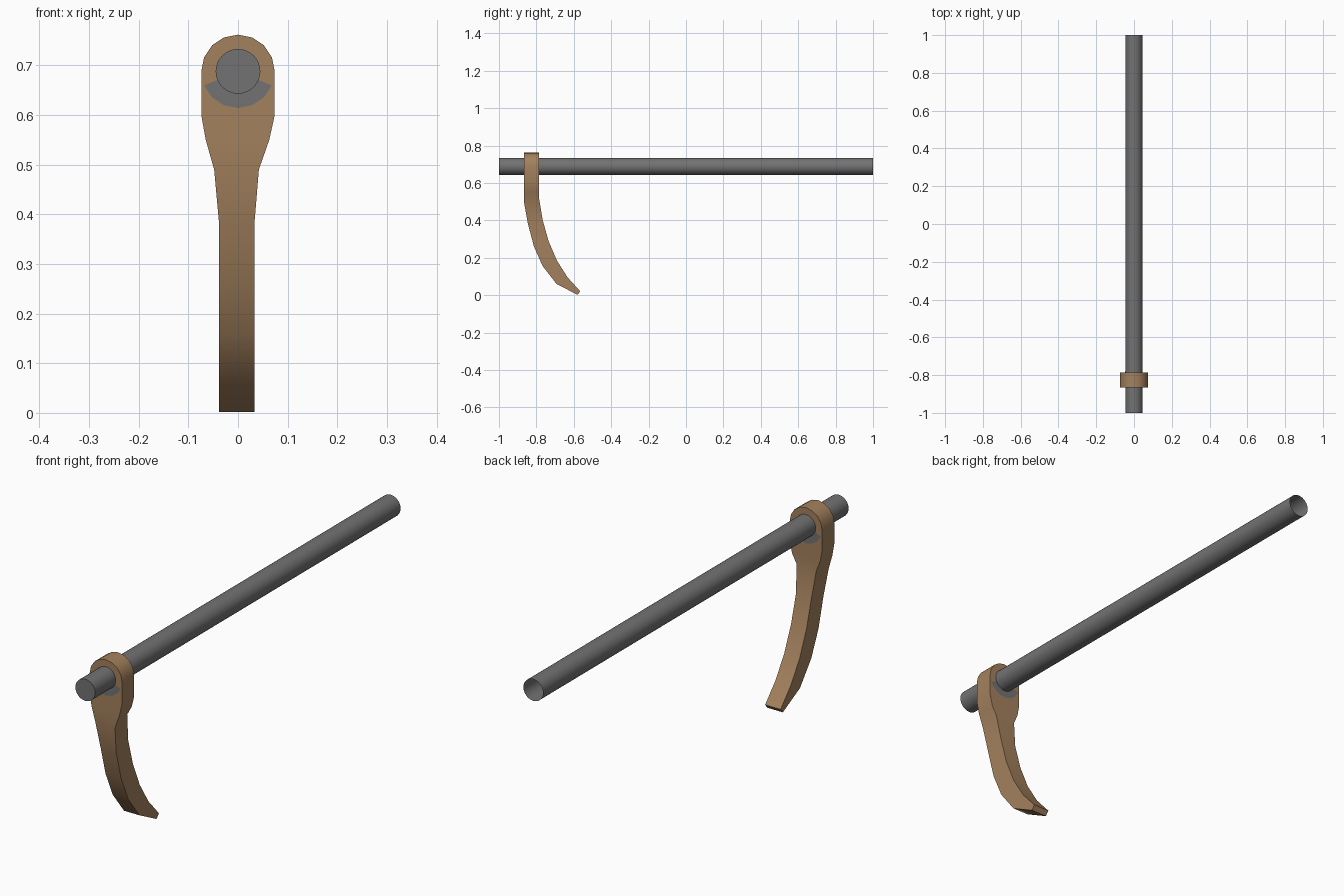
import bpy, bmesh, math

if "Cube" in bpy.data.objects:
    bpy.data.objects.remove(bpy.data.objects["Cube"])

def material(name, rgb):
    m = bpy.data.materials.new(name)
    m.diffuse_color = (*rgb, 1)
    m.use_nodes = True
    m.node_tree.nodes["Principled BSDF"].inputs["Base Color"].default_value = m.diffuse_color
    return m

wood = material("brown", (0.37, 0.22, 0.11))
grey = material("dark_grey", (0.17, 0.17, 0.17))
ZC = 0.688                      # handle axis height
YF, YB = -0.865, -0.785         # front and back of the socket

def finish(name, bm, mats, angle):
    me = bpy.data.meshes.new(name)
    bm.to_mesh(me)
    bm.free()
    ob = bpy.data.objects.new(name, me)
    bpy.context.collection.objects.link(ob)
    for m in mats:
        me.materials.append(m)
    bpy.ops.object.select_all(action='DESELECT')
    ob.select_set(True)
    bpy.context.view_layer.objects.active = ob
    bpy.ops.object.shade_smooth_by_angle(angle=math.radians(angle))

# Handle: tube capped at the front, open at the back
bm = bmesh.new()
N = 32
loops = [[bm.verts.new((0.045 * math.cos(math.tau * i / N), y,
                        ZC + 0.045 * math.sin(math.tau * i / N))) for i in range(N)]
         for y in (-1, 1)]
for i in range(N):
    j = (i + 1) % N
    bm.faces.new((loops[0][i], loops[1][i], loops[1][j], loops[0][j]))
bm.faces.new(loops[0])
bmesh.ops.recalc_face_normals(bm, faces=bm.faces)
finish("handle", bm, [grey], 40)

# Blade: round socket on top of a curved, tapering hook
bm = bmesh.new()
S = 16

def circle(r, y):
    return [bm.verts.new((r * math.cos(math.tau * i / S), y,
                          ZC + r * math.sin(math.tau * i / S))) for i in range(S)]

# left x, right x, front (y, z), back (y, z)
rows = [(-0.074, 0.074, (YF, 0.600), (YB, 0.600)),
        (-0.065, 0.063, (YF, 0.550), (YB, 0.555)),
        (-0.048, 0.042, (-0.865, 0.490), (-0.785, 0.515)),
        (-0.038, 0.033, (-0.845, 0.380), (-0.766, 0.400)),
        (-0.038, 0.033, (-0.813, 0.260), (-0.735, 0.290)),
        (-0.038, 0.033, (-0.766, 0.155), (-0.690, 0.185)),
        (-0.038, 0.033, (-0.692, 0.060), (-0.633, 0.095)),
        (-0.038, 0.033, (-0.580, 0.002), (-0.565, 0.020))]
sections = [[bm.verts.new((x, *p)) for x, p in ((l, f), (r, f), (r, b), (l, b))]
            for l, r, f, b in rows]
for a, b in zip(sections, sections[1:]):
    for i in range(4):
        j = (i + 1) % 4
        bm.faces.new((a[i], a[j], b[j], b[i]))
bm.faces.new(sections[-1])

# Socket faces, with the grey crescent under the handle
outer = [circle(0.074, y) for y in (YF, YB)]
inner = [circle(0.044, y) for y in (YF, YB)]
top = sections[0]
for o, n, left, right in ((outer[0], inner[0], top[0], top[1]),
                          (outer[1], inner[1], top[3], top[2])):
    for i in range(S):
        j = (i + 1) % S
        f = bm.faces.new((o[i], o[j], n[j], n[i]))
        f.material_index = int(9 <= i <= 14)
    bm.faces.new([left, right, o[0]] + o[:S // 2 - 1:-1])

# Socket rim, straight cheeks and bore
for i in range(S):
    j = (i + 1) % S
    if i < S // 2:
        bm.faces.new((outer[0][i], outer[0][j], outer[1][j], outer[1][i]))
    bm.faces.new((inner[0][i], inner[0][j], inner[1][j], inner[1][i]))
bm.faces.new((top[1], top[2], outer[1][0], outer[0][0]))
bm.faces.new((top[0], top[3], outer[1][S // 2], outer[0][S // 2]))
bmesh.ops.recalc_face_normals(bm, faces=bm.faces)
finish("hook_blade", bm, [wood, grey], 35)
